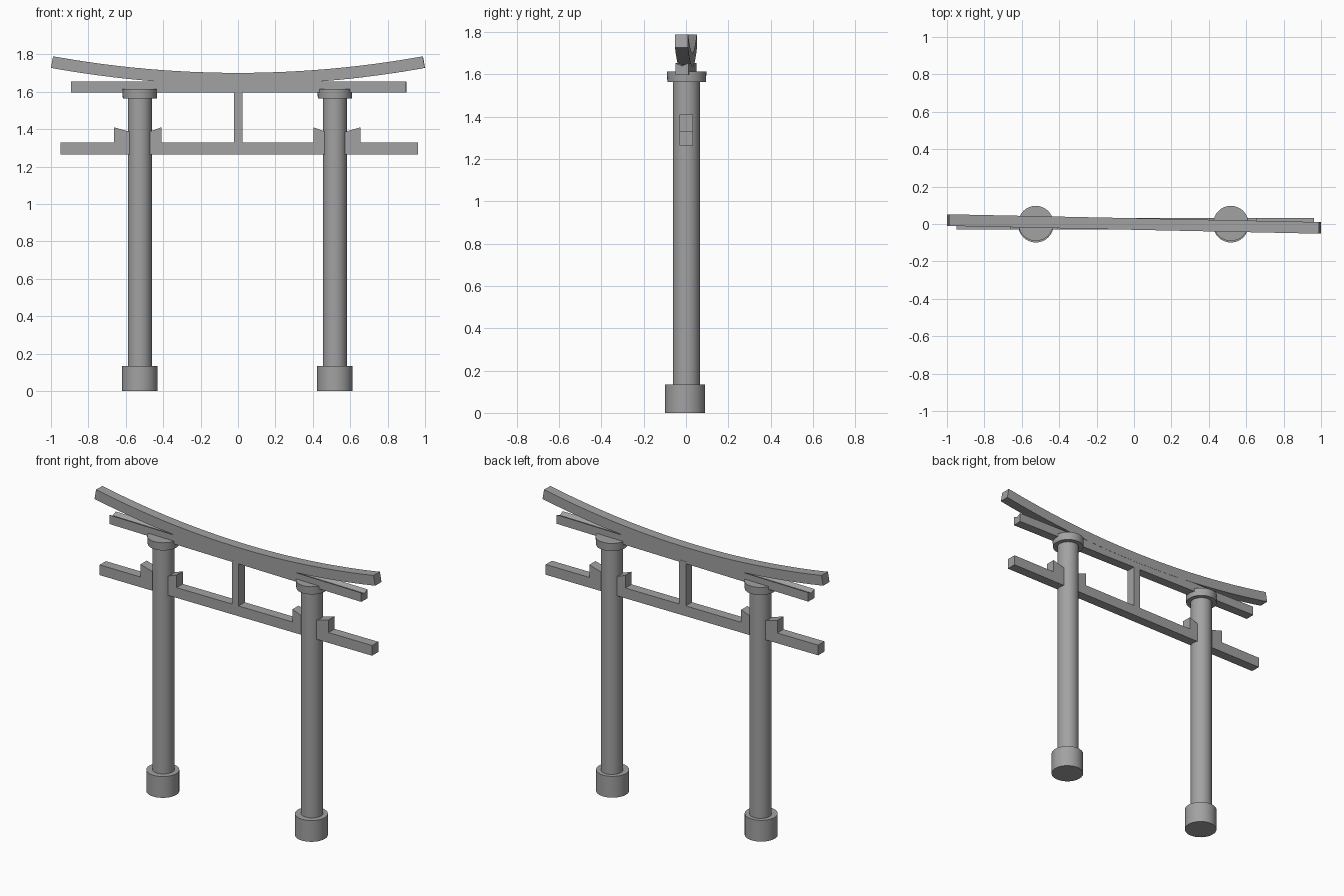
import bpy
import bmesh
import math
from mathutils import Matrix, Vector

cube = bpy.data.objects.get("Cube")
if cube:
    bpy.data.objects.remove(cube, do_unlink=True)

GREY = (0.36, 0.36, 0.36, 1)
mat = bpy.data.materials.new("stone_grey")
mat.use_nodes = True
mat.diffuse_color = GREY
mat.node_tree.nodes["Principled BSDF"].inputs["Base Color"].default_value = GREY

SKEW = Matrix.Rotation(-0.021, 4, "Z")  # the upper beams sit slightly askew


def finish(name, bm, matrix=Matrix()):
    bmesh.ops.transform(bm, matrix=matrix, verts=bm.verts)
    bmesh.ops.recalc_face_normals(bm, faces=bm.faces)
    mesh = bpy.data.meshes.new(name)
    bm.to_mesh(mesh)
    bm.free()
    mesh.materials.append(mat)
    obj = bpy.data.objects.new(name, mesh)
    bpy.context.collection.objects.link(obj)
    return obj


def loft(name, rings, matrix=Matrix()):
    """Skin closed rings of points and cap both ends."""
    bm = bmesh.new()
    loops = [[bm.verts.new(p) for p in ring] for ring in rings]
    n = len(loops[0])
    for a, b in zip(loops, loops[1:]):
        for i in range(n):
            j = (i + 1) % n
            bm.faces.new((a[i], a[j], b[j], b[i]))
    bm.faces.new(loops[0][::-1])
    bm.faces.new(loops[-1])
    return finish(name, bm, matrix)


def plate(name, outline, y0=-0.03, y1=0.032):
    """Push an x-z outline through the depth."""
    return loft(name, [[(x, y, z) for x, z in outline] for y in (y0, y1)])


def box(name, x0, x1, z0, z1):
    return plate(name, [(x0, z0), (x1, z0), (x1, z1), (x0, z1)])


def drum(name, x, y, z0, z1, r0, r1):
    bm = bmesh.new()
    bmesh.ops.create_cone(bm, cap_ends=True, segments=32, radius1=r0, radius2=r1,
                          depth=z1 - z0)
    obj = finish(name, bm, Matrix.Translation((x, y, (z0 + z1) / 2)))
    bpy.ops.object.select_all(action="DESELECT")
    obj.select_set(True)
    bpy.context.view_layer.objects.active = obj
    bpy.ops.object.shade_smooth_by_angle(angle=math.radians(35))


# Pillars with foot, collar and a pair of wedges
for side, x in (("right", -0.525), ("left", 0.518)):
    drum(side + "_foot", x, -0.004, 0, 0.135, 0.095, 0.095)
    drum(side + "_pillar", x, 0.002, 0.1, 1.6, 0.064, 0.064)
    drum(side + "_collar", x, 0.003, 1.565, 1.615, 0.091, 0.094)
    for where, s in (("outer", math.copysign(1, x)), ("inner", -math.copysign(1, x))):
        near, far = x + s * 0.04, x + s * (0.138 if where == "outer" else 0.115)
        plate(f"{side}_{where}_wedge",
              [(near, 1.32), (far, 1.32), (far, 1.41), (near, 1.382)])

# Lower tie beam and centre strut
box("tie_beam", -0.95, 0.962, 1.265, 1.33)
box("centre_strut", -0.021, 0.025, 1.32, 1.61)

# Straight lintel with a shallow groove along its top
section = [(-0.03, 1.597), (0.03, 1.597), (0.03, 1.654), (0, 1.64), (-0.03, 1.654)]
loft("upper_lintel", [[(x, y, z) for y, z in section] for x in (-0.893, 0.9)], SKEW)

# Curved top beam, swept along an arc whose centre lies above
RADIUS, HALF_ANGLE, STEPS = 5.63, 0.1785, 24
rings = []
for i in range(STEPS + 1):
    a = HALF_ANGLE * (2 * i / STEPS - 1)
    ring = []
    for y, r in ((-0.031, RADIUS), (0.031, RADIUS), (0.031, RADIUS - 0.063),
                 (-0.031, RADIUS - 0.063)):
        ring.append(Vector((r * math.sin(a), y, 1.638 + RADIUS - r * math.cos(a))))
    rings.append(ring)
loft("curved_top_beam", rings, SKEW)
